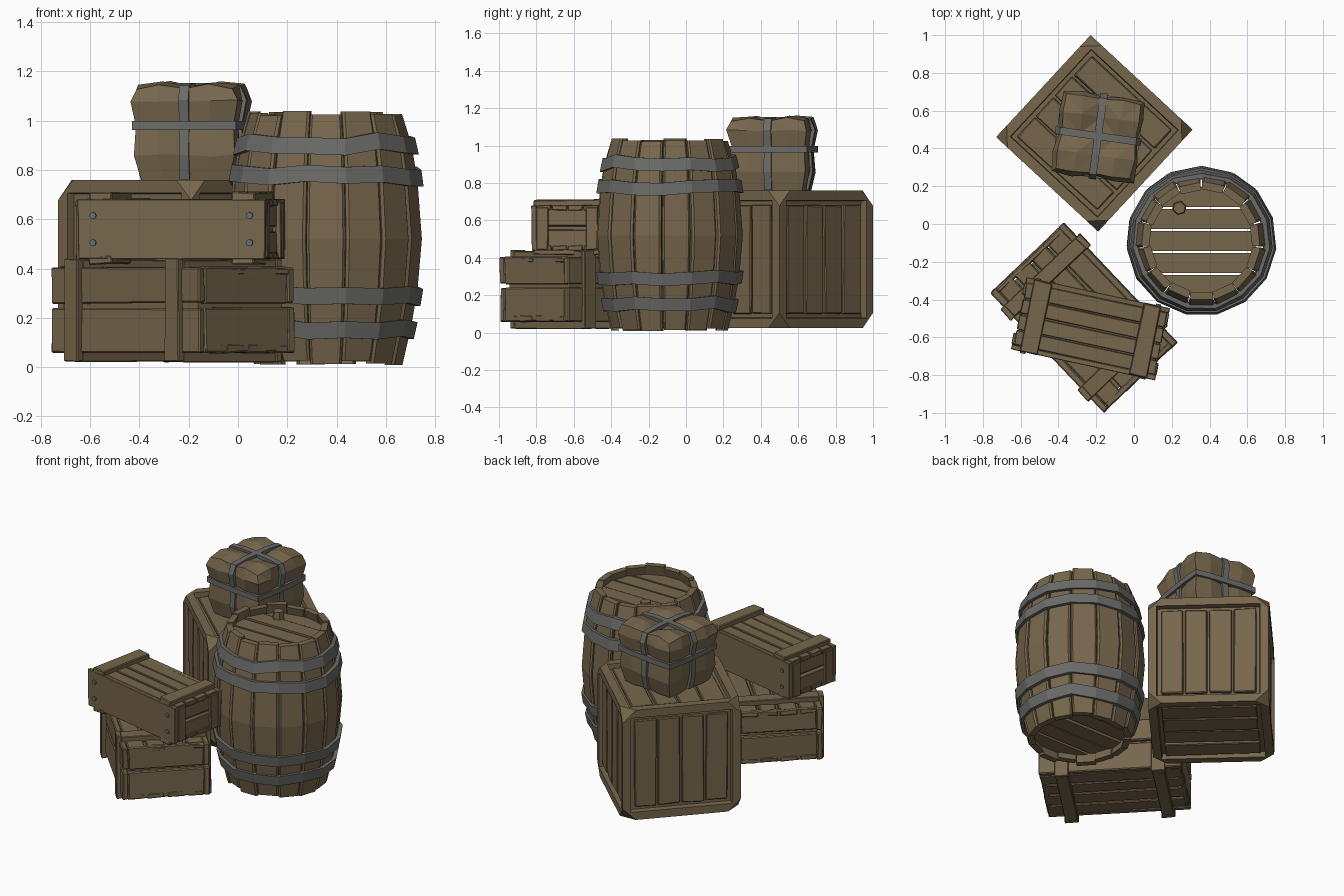
import bpy, bmesh, math, random
from mathutils import Matrix, Vector

if "Cube" in bpy.data.objects:
    bpy.data.objects.remove(bpy.data.objects["Cube"])

random.seed(4)


def material(name, rgb):
    m = bpy.data.materials.new(name)
    m.diffuse_color = (*rgb, 1)
    m.use_nodes = True
    m.node_tree.nodes["Principled BSDF"].inputs["Base Color"].default_value = m.diffuse_color
    return m


WOOD = material("weathered wood", (0.185, 0.135, 0.073))
IRON = material("grey iron", (0.145, 0.147, 0.138))
NAIL = material("blue grey nail", (0.13, 0.155, 0.175))


def finish(name, bm, mat, frame=Matrix()):
    bmesh.ops.recalc_face_normals(bm, faces=bm.faces)
    me = bpy.data.meshes.new(name)
    bm.to_mesh(me)
    bm.free()
    me.materials.append(mat)
    ob = bpy.data.objects.new(name, me)
    ob.matrix_world = frame
    bpy.context.collection.objects.link(ob)
    return ob


def place(x, y, z, deg):
    return Matrix.Translation((x, y, z)) @ Matrix.Rotation(math.radians(deg), 4, 'Z')


def boxes(name, parts, frame, jitter=0.004, bevel=0.006):
    """One object from many (min corner, max corner) boxes, edges slightly worn."""
    bm = bmesh.new()
    for lo, hi in parts:
        lo, hi = Vector(lo), Vector(hi)
        one = bmesh.new()
        bmesh.ops.create_cube(one, size=1)
        for v in one.verts:
            v.co = Vector([(a + b) / 2 + c * (b - a) + random.uniform(-jitter, jitter)
                           for a, b, c in zip(lo, hi, v.co)])
        if bevel:
            bmesh.ops.bevel(one, geom=one.edges[:], offset=bevel, segments=1, affect='EDGES')
        tmp = bpy.data.meshes.new("tmp")
        one.to_mesh(tmp)
        one.free()
        bm.from_mesh(tmp)
        bpy.data.meshes.remove(tmp)
    return finish(name, bm, WOOD, frame)


def sweep(bm, rings, closed):
    """Bridge equal sized loops of points, closed into a ring or capped."""
    vs = [[bm.verts.new(p) for p in r] for r in rings]
    n = len(vs[0])
    for i in range(len(vs) if closed else len(vs) - 1):
        a, b = vs[i], vs[(i + 1) % len(vs)]
        for k in range(n):
            bm.faces.new((a[k], a[(k + 1) % n], b[(k + 1) % n], b[k]))
    if not closed:
        bm.faces.new(vs[0])
        bm.faces.new(vs[-1])


def split(a, b, n, gap):
    """n slots with gaps between a and b."""
    w = (b - a + gap) / n
    return [(a + i * w, a + (i + 1) * w - gap) for i in range(n)]


# ---------- barrel ----------
BARREL = place(0.357, -0.09, 0, 6)
LEVELS = [(0.018, 0.308), (0.16, 0.342), (0.31, 0.368), (0.52, 0.386),
          (0.76, 0.368), (0.90, 0.345), (1.03, 0.308)]


def barrel_radius(z):
    for (z0, r0), (z1, r1) in zip(LEVELS, LEVELS[1:]):
        if z <= z1:
            return r0 + (r1 - r0) * (z - z0) / (z1 - z0)
    return LEVELS[-1][1]


def polar(r, a, z):
    return (r * math.cos(a), r * math.sin(a), z)


STAVES = 15
bm = bmesh.new()
for i in range(STAVES):
    a = i * math.tau / STAVES
    h = math.pi / STAVES * random.uniform(0.93, 0.99)
    dr, dz = random.uniform(-0.006, 0.006), random.uniform(-0.012, 0.01)
    rings = []
    for j, (z, r) in enumerate(LEVELS):
        z += dz if j in (0, len(LEVELS) - 1) else 0
        r = (r + dr) / math.cos(h)
        rings.append([polar(r - 0.04, a - h, z), polar(r - 0.008, a - h, z), polar(r, a - h * 0.85, z),
                      polar(r, a + h * 0.85, z), polar(r - 0.008, a + h, z), polar(r - 0.04, a + h, z)])
    sweep(bm, rings, False)
finish("barrel_staves", bm, WOOD, BARREL)

# hoops
for n, zc in enumerate((0.155, 0.295, 0.775, 0.905)):
    bm = bmesh.new()
    rings = []
    for k in range(STAVES):
        a = (k + 0.5) * math.tau / STAVES
        z = zc + random.uniform(-0.014, 0.014)
        s = 1 / math.cos(math.pi / STAVES)
        lo, hi = barrel_radius(z - 0.034) * s, barrel_radius(z + 0.034) * s
        rings.append([polar(lo - 0.01, a, z - 0.034), polar(lo + 0.02, a, z - 0.034),
                      polar(hi + 0.02, a, z + 0.034), polar(hi - 0.01, a, z + 0.034)])
    sweep(bm, rings, True)
    finish(f"barrel_hoop_{n + 1}", bm, IRON, BARREL)

# planked lids, cut to a circle
for name, z0, z1 in (("barrel_lid", 0.94, 0.975), ("barrel_bottom", 0.075, 0.11)):
    bm = bmesh.new()
    R = 0.292
    for y0, y1 in split(-R * 0.98, R * 0.98, 5, 0.012):
        ys = [y0 + (y1 - y0) * t / 3 for t in range(4)]
        out = [(math.sqrt(R * R - y * y), y) for y in ys]
        out += [(-x, y) for x, y in reversed(out)]
        t = random.uniform(-0.006, 0.006)
        sweep(bm, [[(x, y, z + t) for x, y in out] for z in (z0, z1)], False)
    finish(name, bm, WOOD, place(0.357, -0.09, 0, 0))

# bung on the lid
bm = bmesh.new()
sweep(bm, [[polar(r, k * math.tau / 6 + 0.3, z) for k in range(6)] for z, r in ((0.95, 0.04), (1.025, 0.033))], False)
finish("barrel_bung", bm, WOOD, place(0.24, 0.085, 0, 0))

# ---------- large crate ----------
H, ZC = 0.368, 0.392
CRATE = place(-0.21, 0.48, ZC, -42.8)
bm = bmesh.new()
bmesh.ops.create_cube(bm, size=2 * H)
sides = bm.faces[:]
bmesh.ops.inset_individual(bm, faces=sides, thickness=0.075, depth=0)
bmesh.ops.inset_individual(bm, faces=sides, thickness=0.005, depth=-0.035)
for sx in (-1, 1):  # worn corners
    for sy in (-1, 1):
        for sz in (-1, 1):
            no = Vector((sx, sy, sz))
            bmesh.ops.bisect_plane(bm, geom=bm.verts[:] + bm.edges[:] + bm.faces[:],
                                   plane_co=no * H - Vector((sx * 0.082, 0, 0)),
                                   plane_no=no.normalized(), clear_outer=True)
            bmesh.ops.holes_fill(bm, edges=[e for e in bm.edges if e.is_boundary], sides=0)
finish("large_crate_frame", bm, WOOD, CRATE)

planks = [((-0.289, a, s * 0.345 - 0.013), (0.289, b, s * 0.345 + 0.008))
          for s in (-1, 1) for a, b in split(-0.289, 0.289, 4, 0.014)]
for s in (-1, 1):
    for a, b in split(-0.289, 0.289, 4, 0.014):
        planks.append(((s * 0.341 - 0.012, a, -0.289), (s * 0.341 + 0.012, b, 0.289)))
        planks.append(((a, s * 0.341 - 0.012, -0.289), (b, s * 0.341 + 0.012, 0.289)))
boxes("large_crate_planks", planks, CRATE, 0.004, 0.005)

# ---------- tied sack on the large crate ----------
SACK = place(-0.19, 0.465, 0.0, -8)
bm = bmesh.new()
bmesh.ops.create_cube(bm, size=2)
bmesh.ops.subdivide_edges(bm, edges=bm.edges[:], cuts=3, use_grid_fill=True)
SACK_Z = {-2: (0.758, 0.19), -1: (0.86, 0.212), 0: (0.98, 0.204), 1: (1.08, 0.226), 2: (1.148, 0.208)}
for v in bm.verts:
    x, y, z = v.co
    zz, half = SACK_Z[round(z * 2)]
    side = max(abs(x), abs(y))
    if min(abs(x), abs(y)) < 0.1 and side > 0.9:   # pinched by the upright straps
        half -= 0.014
    if abs(x) > 0.9 and abs(y) > 0.9:              # softened corners
        half *= 0.96
    if z > 0.9:                                    # four puffed lobes on top
        if 0.4 < abs(x) < 0.6 and 0.4 < abs(y) < 0.6:
            zz += 0.008
        elif abs(x) > 0.9 and abs(y) > 0.9:
            zz -= 0.02
        elif abs(x) < 0.1 or abs(y) < 0.1:
            zz -= 0.014
    j = 0.006
    v.co = (x * half + random.uniform(-j, j), y * half + random.uniform(-j, j),
            zz + (random.uniform(-j, j) if z > -0.9 else 0))
bmesh.ops.triangulate(bm, faces=[f for f in bm.faces if f.calc_center_median().z > 1.09])
finish("sack", bm, WOOD, SACK)

# belt
bm = bmesh.new()
c = 0.197
path = [(0.204, -0.1), (0.204, 0.1), (c, c), (0.1, 0.204), (-0.1, 0.204), (-c, c),
        (-0.204, 0.1), (-0.204, -0.1), (-c, -c), (-0.1, -0.204), (0.1, -0.204), (c, -c)]
sweep(bm, [[(x * s, y * s, z) for s, z in ((0.93, 0.963), (1.08, 0.963), (1.08, 0.999), (0.93, 0.999))]
           for x, y in path], True)
finish("sack_belt", bm, IRON, SACK)

# upright straps, crossing on top
strap = [(0.176, 0.762), (0.198, 0.86), (0.191, 0.98), (0.212, 1.08), (0.19, 1.132), (0.1, 1.136)]
strap += [(-x, z) for x, z in reversed(strap)]
for n, turn in enumerate((0, 90)):
    bm = bmesh.new()
    rings = []
    for x, z in strap:
        d = Vector((x, 0, max(z - 1.05, 0) * 2)).normalized() if z < 1.134 else Vector((0, 0, 1))
        p = Vector((x, 0, z))
        w = Vector((0, 0.02, 0))
        rings.append([p - d * 0.012 - w, p + d * 0.018 - w, p + d * 0.018 + w, p - d * 0.012 + w])
    sweep(bm, rings, False)
    finish(f"sack_strap_{n + 1}", bm, IRON, SACK @ Matrix.Rotation(math.radians(turn), 4, 'Z'))

# ---------- lower crate ----------
LOW = place(-0.265, -0.495, 0, -46.4)
boxes("lower_crate_core", [((-0.395, -0.235, 0.08), (0.395, 0.235, 0.385))], LOW, 0, 0)
planks = []
for s in (-1, 1):
    for z0, z1 in ((0.06, 0.24), (0.26, 0.405)):
        planks.append(((-0.437, s * 0.25 - 0.017, z0), (0.437, s * 0.25 + 0.017, z1)))
        planks.append(((s * 0.418 - 0.015, -0.235, z0), (s * 0.418 + 0.015, 0.235, z1)))
for z in (0.06, 0.372):
    for a, b in split(-0.235, 0.235, 4, 0.016):
        planks.append(((-0.435, a, z), (0.435, b, z + 0.032)))
boxes("lower_crate_planks", planks, LOW, 0.005, 0.006)
battens = []
for x in (-0.295, 0.295):
    for s in (-1, 1):
        battens.append(((x - 0.042, s * 0.275 - 0.017, 0.022), (x + 0.042, s * 0.275 + 0.017, 0.44)))
    for z in (0.022, 0.395):
        battens.append(((x - 0.04, -0.262, z), (x + 0.04, 0.262, z + 0.04)))
boxes("lower_crate_battens", battens, LOW, 0.003, 0.004)

# ---------- upper crate ----------
TOP = place(-0.23, -0.555, 0, -12)
boxes("upper_crate_core", [((-0.345, -0.17, 0.46), (0.345, 0.17, 0.665))], TOP, 0, 0)
planks = []
for s in (-1, 1):
    planks.append(((-0.388, s * 0.18 - 0.015, 0.44), (0.388, s * 0.18 + 0.015, 0.68)))
    for z0, z1 in ((0.445, 0.55), (0.57, 0.668)):
        planks.append(((s * 0.355 - 0.018, -0.165, z0), (s * 0.355 + 0.018, 0.165, z1)))
    for t in (-1, 1):  # corner posts on the ends
        planks.append(((s * 0.38 - 0.012, t * 0.135 - 0.03, 0.445), (s * 0.38 + 0.012, t * 0.135 + 0.03, 0.67)))
for z in (0.44, 0.655):
    for a, b in split(-0.167, 0.167, 4, 0.008):
        planks.append(((-0.38, a, z), (0.38, b, z + 0.026)))
boxes("upper_crate_planks", planks, TOP, 0.003, 0.003)
boxes("upper_crate_battens", [((x - 0.048, -0.193, z), (x + 0.048, 0.193, z + 0.035))
                              for x in (-0.295, 0.295) for z in (0.418, 0.675)], TOP, 0.004, 0.005)

# nail heads
bm = bmesh.new()
for x in (-0.325, 0.325):
    for z in (0.505, 0.615):
        for s in (-1, 1):
            sweep(bm, [[(x + 0.014 * math.cos(k * math.tau / 8), s * y, z + 0.014 * math.sin(k * math.tau / 8))
                        for k in range(8)] for y in (0.185, 0.203)], False)
finish("upper_crate_nails", bm, NAIL, TOP)
